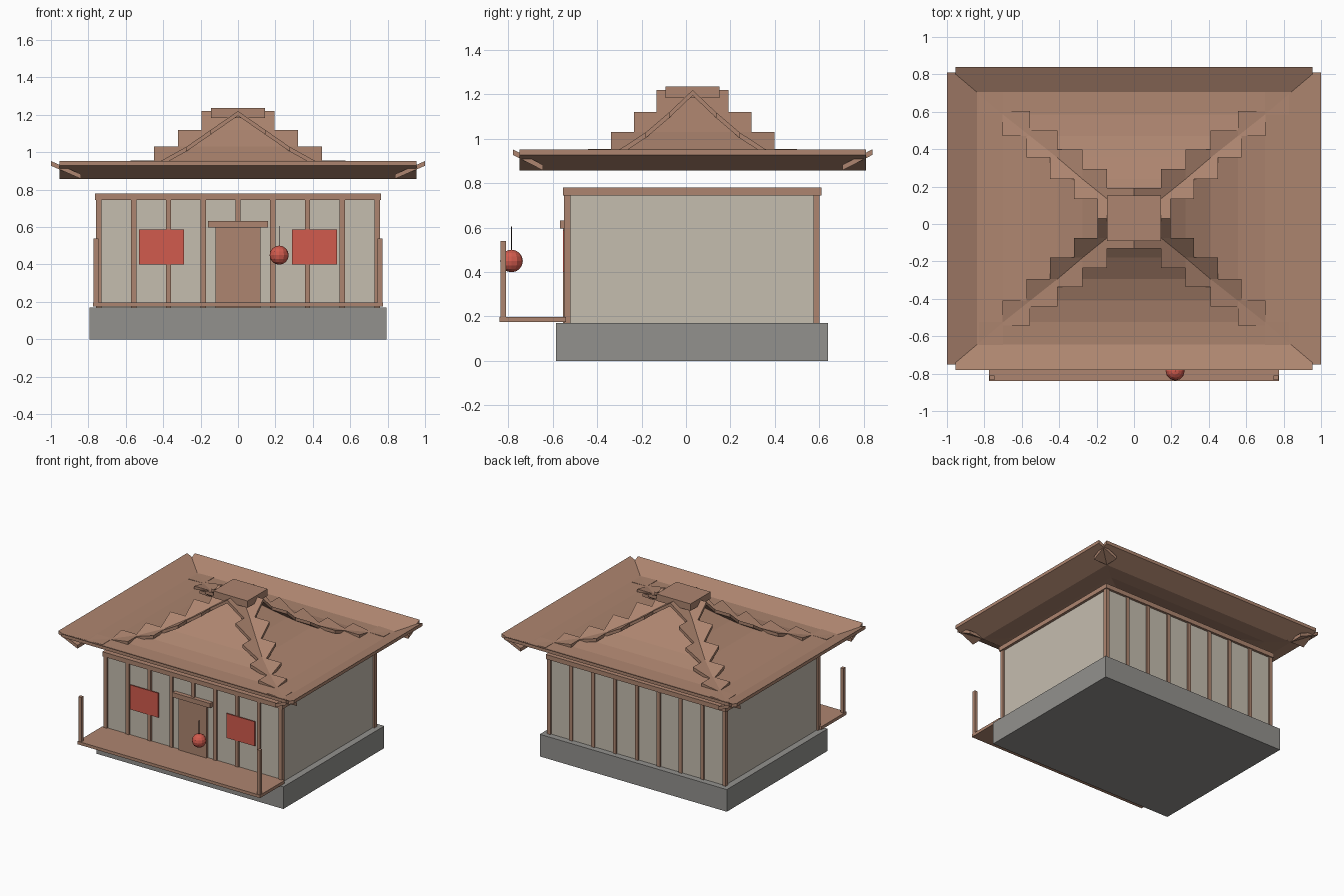
import bpy, bmesh
from mathutils import Vector

cube = bpy.data.objects.get("Cube")
if cube:
    bpy.data.objects.remove(cube, do_unlink=True)

CY = 0.03  # house centre in y


def material(name, rgb):
    m = bpy.data.materials.new(name)
    m.use_nodes = True
    m.diffuse_color = (*rgb, 1)
    m.node_tree.nodes["Principled BSDF"].inputs["Base Color"].default_value = (*rgb, 1)
    return m


WOOD = material("warm wood", (0.42, 0.235, 0.16))
STONE = material("grey stone", (0.29, 0.285, 0.27))
PLASTER = material("cream plaster", (0.56, 0.51, 0.43))
RED = material("red cloth", (0.64, 0.105, 0.075))
DARK = material("dark cord", (0.03, 0.02, 0.02))


def finish(name, bm, mat):
    bmesh.ops.recalc_face_normals(bm, faces=bm.faces)
    mesh = bpy.data.meshes.new(name)
    bm.to_mesh(mesh)
    bm.free()
    mesh.materials.append(mat)
    ob = bpy.data.objects.new(name, mesh)
    bpy.context.collection.objects.link(ob)
    return ob


def box(name, x, y, z, mat):
    """Box from (min, max) pairs."""
    bm = bmesh.new()
    bmesh.ops.create_cube(bm, size=1)
    for v in bm.verts:
        v.co = Vector([a + (c + 0.5) * (b - a) for (a, b), c in zip((x, y, z), v.co)])
    return finish(name, bm, mat)


# Foundation, walls and top beam
box("foundation", (-0.795, 0.795), (-0.585, 0.64), (0, 0.17), STONE)
box("walls", (-0.745, 0.745), (-0.535, 0.592), (0.17, 0.76), PLASTER)
box("top_beam", (-0.765, 0.765), (-0.555, 0.61), (0.745, 0.78), WOOD)

# Wall posts along front and back, the outer ones wrapping the corners
for i in range(9):
    x = (i - 4) * 0.186
    for side, y in (("front", -0.535), ("back", 0.588)):
        box(f"{side}_post_{i + 1}", (x - 0.014, x + 0.014), (y - 0.014, y + 0.014), (0.17, 0.75), WOOD)

# Door, lintel and banners
box("door", (-0.12, 0.12), (-0.553, -0.53), (0.17, 0.6), WOOD)
box("door_lintel", (-0.16, 0.16), (-0.567, -0.53), (0.597, 0.633), WOOD)
for side, s in (("left", 1), ("right", -1)):
    box(f"{side}_banner", tuple(sorted((s * 0.29, s * 0.53))), (-0.555, -0.547), (0.4, 0.588), RED)
    x = s * 0.76
    box(f"{side}_porch_post", (x - 0.013, x + 0.013), (-0.835, -0.81), (0.19, 0.54), WOOD)
box("porch_floor", (-0.775, 0.775), (-0.84, -0.54), (0.175, 0.198), WOOD)

# Lantern on a cord
bm = bmesh.new()
bmesh.ops.create_uvsphere(bm, u_segments=12, v_segments=8, radius=0.051)
lantern = finish("lantern", bm, RED)
lantern.location = (0.22, -0.786, 0.45)
box("lantern_cord", (0.218, 0.222), (-0.788, -0.784), (0.49, 0.605), DARK)

# Roof: each slope is seven overlapping rectangular slabs along a flared curve
HEIGHTS = (1.22, 1.12, 1.03, 0.955, 0.91, 0.887, 0.883, 0.953)
THICK = 0.025


def slope(name, run, widths, place):
    bm = bmesh.new()
    for i, w in enumerate(widths):
        corners = []
        for drop in (0, THICK):
            for k, s in ((i, -1), (i, 1), (i + 1, 1), (i + 1, -1)):
                corners.append(bm.verts.new(place(s * w, run[k], HEIGHTS[k] - drop)))
        top, bottom = corners[:4], corners[4:]
        bm.faces.new(top)
        bm.faces.new(bottom[::-1])
        for k in range(4):
            n = (k + 1) % 4
            bm.faces.new((top[k], bottom[k], bottom[n], top[n]))
    finish(name, bm, WOOD)


run_x = (0, 0.145, 0.275, 0.41, 0.555, 0.70, 0.84, 1.0)
run_y = (0, 0.105, 0.21, 0.325, 0.44, 0.555, 0.675, 0.81)
wide_x = [0.195 + 0.1267 * i for i in range(7)]
wide_y = [0.162 + 0.103 * i for i in range(7)]
for sign, ns, ew in ((-1, "front", "right"), (1, "back", "left")):
    slope(f"{ns}_roof", run_y, wide_x, lambda a, d, z, s=sign: (a, CY + s * d, z))
    slope(f"{ew}_roof", run_x, wide_y, lambda a, d, z, s=sign: (s * d, CY + a, z))

box("roof_cap", (-0.145, 0.145), (CY - 0.122, CY + 0.122), (1.183, 1.236), WOOD)
